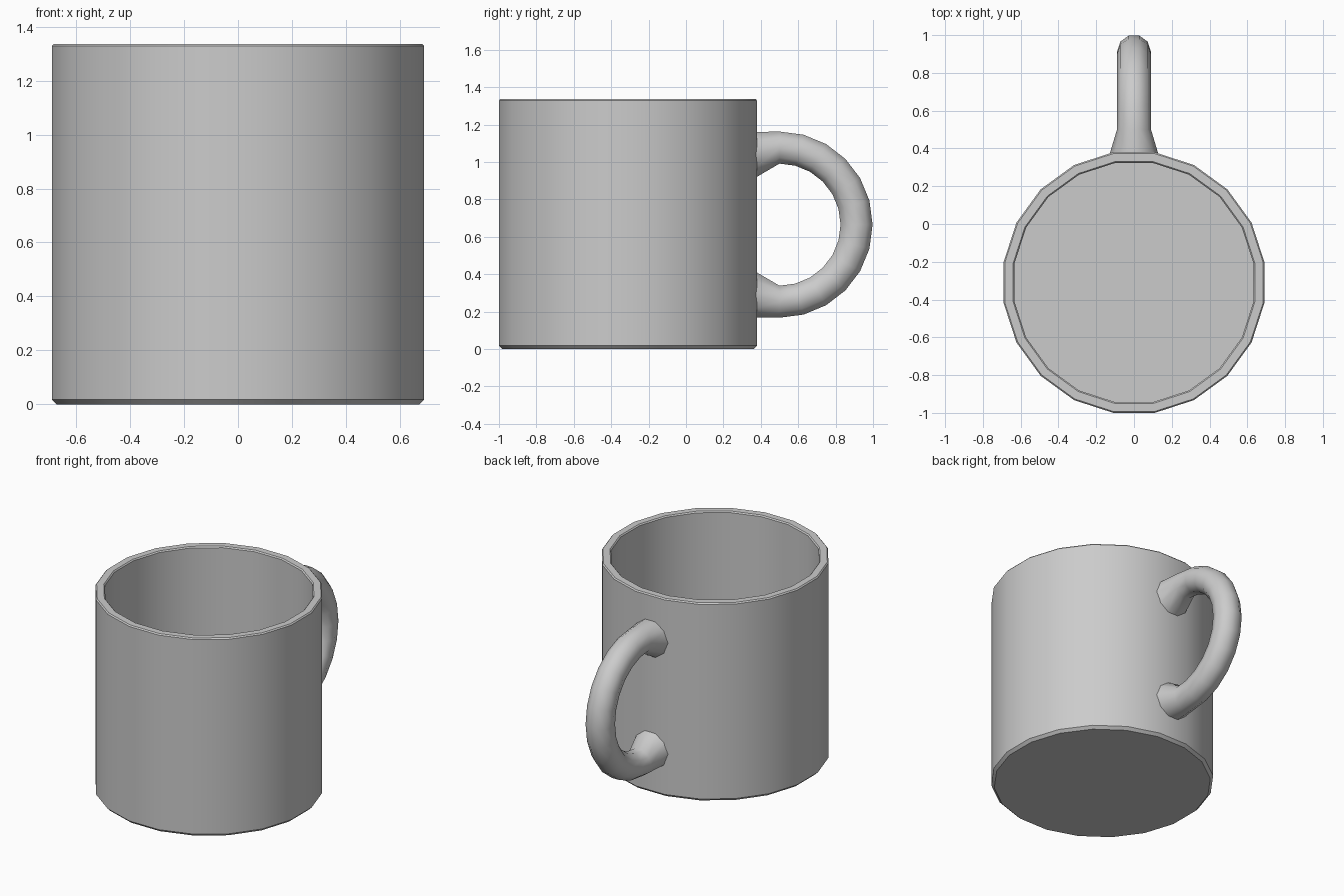
import bpy, bmesh
from math import sin, cos, pi, radians

if "Cube" in bpy.data.objects:
    bpy.data.objects.remove(bpy.data.objects["Cube"])


def build(name, rings, smooth_angle):
    """Skin a list of equal-length vertex rings and cap both ends."""
    bm = bmesh.new()
    loops = [[bm.verts.new(p) for p in ring] for ring in rings]
    n = len(loops[0])
    for a, b in zip(loops, loops[1:]):
        for i in range(n):
            j = (i + 1) % n
            bm.faces.new((a[i], a[j], b[j], b[i]))
    bm.faces.new(loops[0][::-1])
    bm.faces.new(loops[-1])
    bmesh.ops.recalc_face_normals(bm, faces=bm.faces)
    mesh = bpy.data.meshes.new(name)
    bm.to_mesh(mesh)
    bm.free()
    obj = bpy.data.objects.new(name, mesh)
    bpy.context.collection.objects.link(obj)
    bpy.ops.object.select_all(action='DESELECT')
    obj.select_set(True)
    bpy.context.view_layer.objects.active = obj
    bpy.ops.object.shade_smooth_by_angle(angle=radians(smooth_angle))
    return obj


# Cup: 20-sided lathe of (distance to flat, height), outside up and inside down
SIDES, CUP_Y = 20, -0.31
profile = [(0.672, 0), (0.69, 0.018), (0.69, 1.328), (0.683, 1.336),
           (0.64, 1.336), (0.633, 1.328), (0.633, 0.06)]


def cup_ring(flat, z):
    r = flat / cos(pi / SIDES)
    angles = [2 * pi * (i + 0.5) / SIDES for i in range(SIDES)]
    return [(r * cos(a), CUP_Y + r * sin(a), z) for a in angles]


build("mug_body", [cup_ring(*p) for p in profile], 30)


# Handle: half-circle tube with flared roots sunk into the wall
TUBE, SEGMENTS = 10, 12
MID_Y, MID_Z, BEND = 0.5, 0.665, 0.412


def tube_ring(y, z, tilt, r):
    ring = []
    for i in range(TUBE):
        a = 2 * pi * i / TUBE
        out = r * sin(a)
        ring.append((r * cos(a), y + out * cos(tilt), z + out * sin(tilt)))
    return ring


path = [(0.37, MID_Z + 0.373, pi / 2, 0.129)]
for k in range(SEGMENTS + 1):
    t = pi / 2 - pi * k / SEGMENTS
    path.append((MID_Y + BEND * cos(t), MID_Z + BEND * sin(t), t, 0.09))
path.append((0.37, MID_Z - 0.373, -pi / 2, 0.129))
build("handle", [tube_ring(*p) for p in path], 40)
